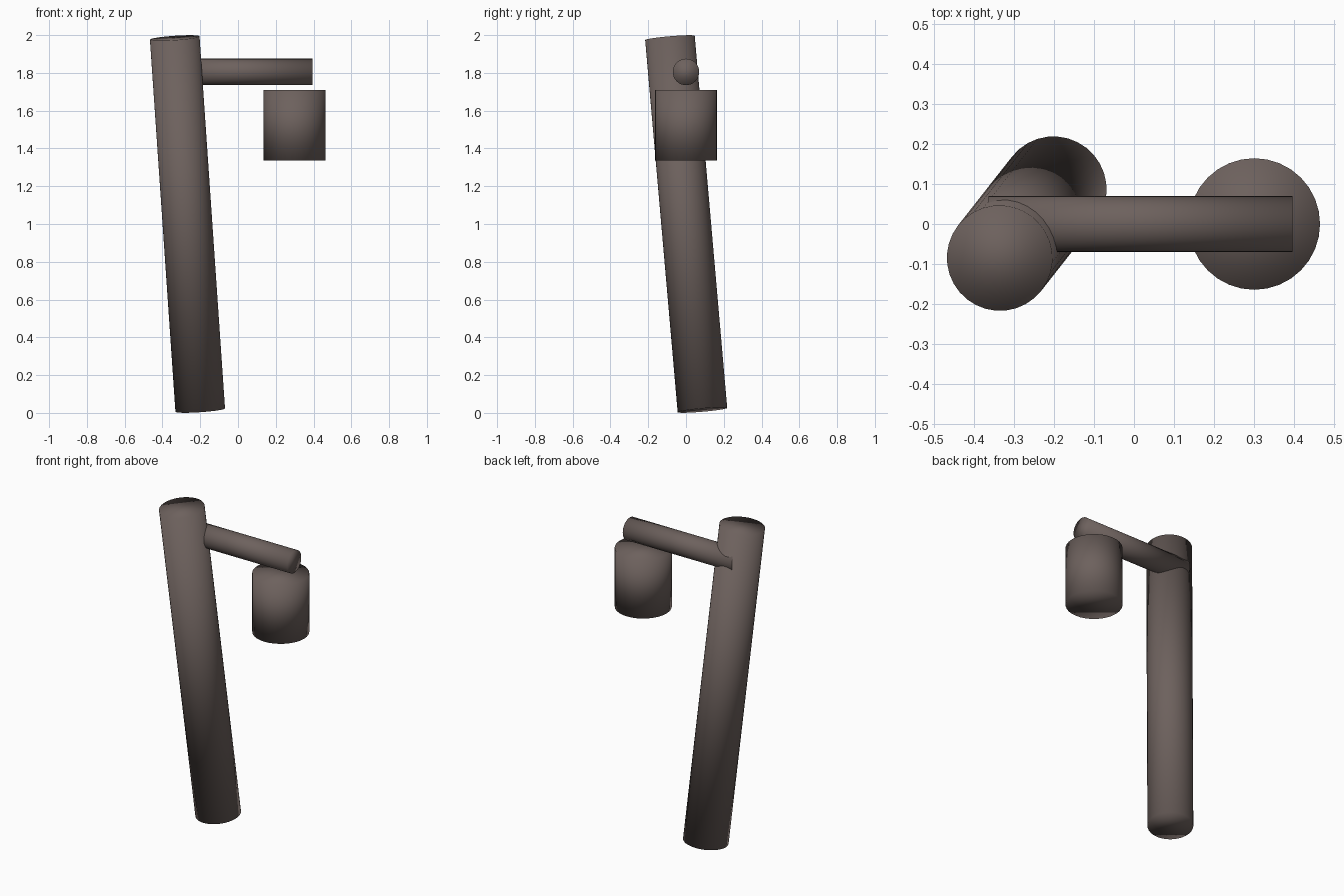
import bpy
from mathutils import Vector

cube = bpy.data.objects.get("Cube")
if cube:
    bpy.data.objects.remove(cube, do_unlink=True)

# One shared dark grey-brown finish
finish = bpy.data.materials.new("dark_grey_brown")
finish.use_nodes = True
colour = (0.153, 0.12, 0.11, 1)
finish.diffuse_color = colour
finish.node_tree.nodes["Principled BSDF"].inputs["Base Color"].default_value = colour


def rod(name, start, end, radius):
    """Smooth capped cylinder between two points."""
    start, end = Vector(start), Vector(end)
    axis = end - start
    bpy.ops.mesh.primitive_cylinder_add(
        vertices=32, radius=radius, depth=axis.length, location=(start + end) / 2)
    obj = bpy.context.object
    obj.name = name
    obj.rotation_euler = axis.to_track_quat('Z', 'Y').to_euler()
    obj.data.materials.append(finish)
    # Shading runs softly over the rims
    bpy.ops.object.shade_smooth()
    return obj


# Leaning post
rod("post", (-0.2, 0.087, 0.015), (-0.335, -0.085, 1.985), 0.132)
# Horizontal arm
rod("arm", (-0.363, 0, 1.805), (0.395, 0, 1.805), 0.07)
# Lantern just under the arm's end
rod("lantern", (0.3, 0, 1.335), (0.3, 0, 1.71), 0.164)
